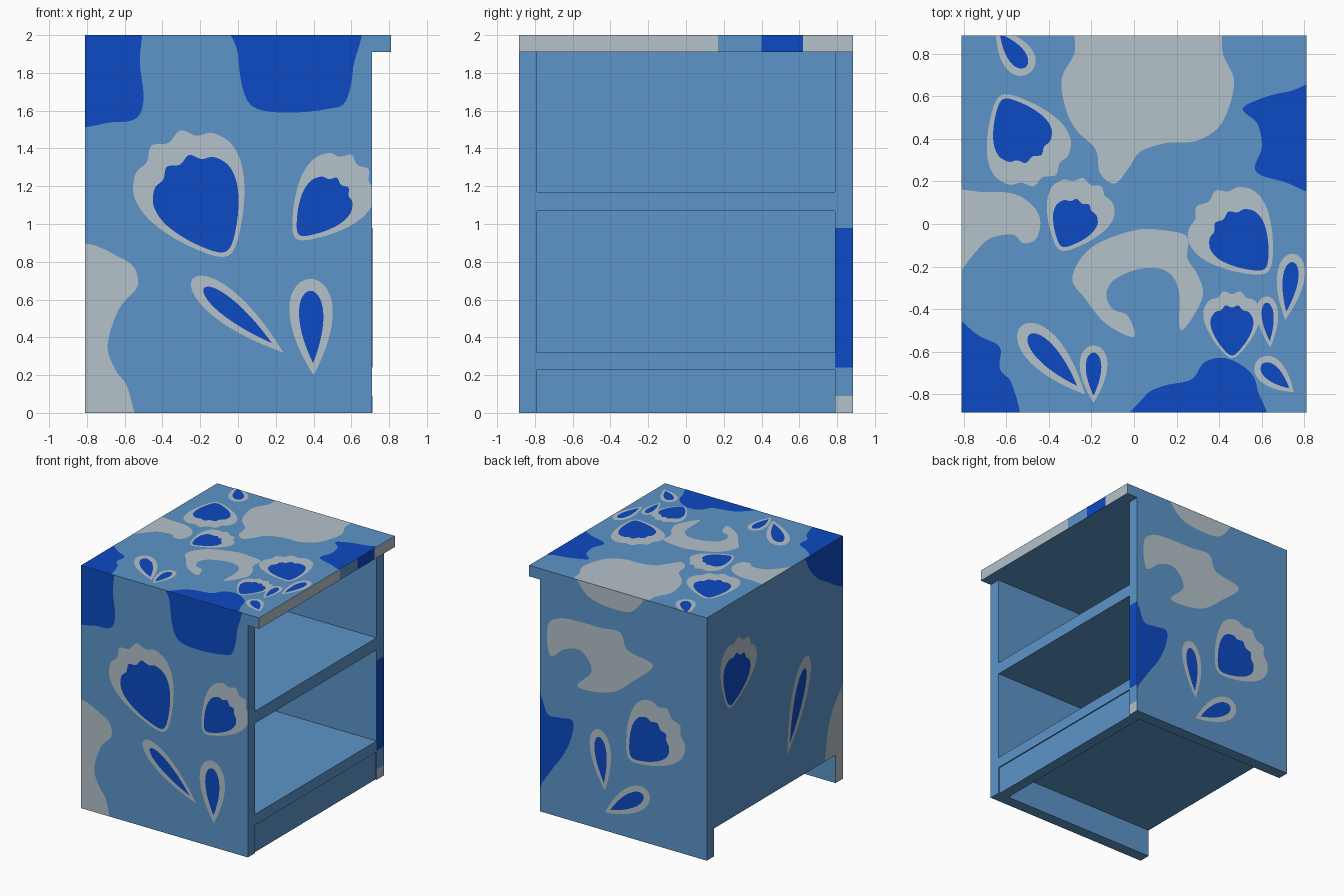
import bpy
import bmesh
from math import sin, cos, pi, radians
from mathutils import Vector

if "Cube" in bpy.data.objects:
    bpy.data.objects.remove(bpy.data.objects["Cube"])


def make_material(name, colour):
    mat = bpy.data.materials.new(name)
    mat.use_nodes = True
    mat.diffuse_color = (*colour, 1)
    mat.node_tree.nodes["Principled BSDF"].inputs["Base Color"].default_value = (*colour, 1)
    return mat


SKY = make_material("sky_blue", (.107, .301, .584))
DEEP = make_material("deep_blue", (.004, .067, .55))
PALE = make_material("pale_grey", (.456, .539, .584))

# Main dimensions
BACK, FRONT, LIP = -.81, .71, .81
SIDE, INNER = .885, .79
TOP, UNDER, FLOOR = 2, 1.91, .23


def add_object(name, bm, mat):
    mesh = bpy.data.meshes.new(name)
    bm.to_mesh(mesh)
    bm.free()
    mesh.materials.append(mat)
    obj = bpy.data.objects.new(name, mesh)
    bpy.context.collection.objects.link(obj)
    return obj


def box(name, xs, ys, zs, mat=SKY):
    bm = bmesh.new()
    bmesh.ops.create_cube(bm, size=1)
    for vert in bm.verts:
        vert.co = [r[0] if c < 0 else r[1] for c, r in zip(vert.co, (xs, ys, zs))]
    return add_object(name, bm, mat)


# Cabinet carcass, open towards +x
box("table_top", (BACK, LIP), (-SIDE, SIDE), (UNDER, TOP))
box("right_side_panel", (BACK, FRONT), (-SIDE, -INNER), (0, UNDER))
box("left_side_panel", (BACK, FRONT), (INNER, SIDE), (0, UNDER))
box("back_panel", (BACK, BACK + .09), (-INNER, INNER), (FLOOR, UNDER))
box("middle_shelf", (BACK + .09, FRONT), (-INNER, INNER), (1.07, 1.17))
box("bottom_shelf", (BACK + .09, FRONT), (-INNER, INNER), (FLOOR, .32))
box("kick_board", (FRONT - .1, FRONT - .01), (-INNER, INNER), (0, FLOOR))

# Painted surfaces: mapping from (u, v, lift) to space, outward normal, bounds
SURFACES = {
    "top": (lambda u, v, d: (u, v, TOP + d), (0, 0, 1), (BACK, LIP, -SIDE, SIDE)),
    "right": (lambda u, v, d: (u, -SIDE - d, v), (0, -1, 0), (BACK, FRONT, 0, TOP)),
    "left": (lambda u, v, d: (u, SIDE + d, v), (0, 1, 0), (BACK, FRONT, 0, TOP)),
    "back": (lambda u, v, d: (BACK - d, u, v), (-1, 0, 0), (-SIDE, SIDE, FLOOR, TOP)),
}


def smooth_ring(points, steps=6):
    """Closed Catmull-Rom curve through the points."""
    pts = [Vector(p) for p in points]
    ring = []
    for i in range(len(pts)):
        a, b, c, d = (pts[(i + k) % len(pts)] for k in (-1, 0, 1, 2))
        for s in range(steps):
            t = s / steps
            ring.append(b + (c - a) * t / 2 + (a * 2 - b * 5 + c * 4 - d) * t * t / 2
                        + (b * 3 - a - c * 3 + d) * t * t * t / 2)
    return ring


def paint(surface, name, ring, mat, lift=.001):
    """Thin flat painted shape, trimmed to the edges of its surface."""
    place, normal, (u0, u1, v0, v1) = SURFACES[surface]
    outline = []
    for u, v in ring:
        p = Vector(place(min(max(u, u0), u1), min(max(v, v0), v1), lift))
        if not outline or (p - outline[-1]).length > .001:
            outline.append(p)
    if (outline[0] - outline[-1]).length < .001:
        outline.pop()
    bm = bmesh.new()
    face = bm.faces.new([bm.verts.new(p) for p in outline])
    face.normal_update()
    if face.normal.dot(Vector(normal)) < 0:
        face.normal_flip()
    bmesh.ops.triangulate(bm, faces=[face])
    add_object(surface + "_" + name, bm, mat)


def patch(surface, mat, *points):
    paint(surface, "patch", smooth_ring(points), mat)


HALF_TULIP = [(.5, -.62), (.88, -.05), (.95, .4), (.75, .7), (.48, .78), (.28, .96)]


def tulip(surface, u, v, w, h, turn, core=.7):
    """Lobed flower with its point turned away from straight down."""
    shape = [(0, -1), *HALF_TULIP, (0, .88), *[(-x, y) for x, y in reversed(HALF_TULIP)]]
    c, s = cos(radians(turn)), sin(radians(turn))
    for name, k, mat, lift in (("flower_rim", 1, PALE, .002), ("flower_core", core, DEEP, .003)):
        flat = [(x * k * w, (y * k - (1 - k) * .7) * h) for x, y in shape]
        ring = smooth_ring([(u + x * c - y * s, v + x * s + y * c) for x, y in flat])
        paint(surface, name, ring, mat, lift)


def leaf(surface, tip, end, width):
    """Teardrop from a sharp tip to a round end, with a darker core."""
    tip, end = Vector(tip), Vector(end)
    along = end - tip
    across = Vector((-along.y, along.x)).normalized() * width * .65
    for name, k, mat, lift in (("leaf_rim", 1, PALE, .002), ("leaf_core", .75, DEEP, .003)):
        ring = []
        for i in range(36):
            t = 2 * pi * i / 36
            ring.append(tip + along * (.5 - k * cos(t) / 2)
                        + across * (sin(t) * abs(sin(t / 2)) * (1 if k == 1 else .56)))
        paint(surface, name, ring, mat, lift)


# Table top decoration
patch("top", PALE, (-.22, .98), (-.28, .8), (-.34, .68), (-.32, .54), (-.27, .44), (-.18, .35),
      (-.16, .24), (-.09, .19), (-.02, .27), (.03, .34), (.15, .38), (.29, .39), (.41, .47),
      (.47, .66), (.42, .79), (.34, .98))
patch("top", DEEP, (.9, .63), (.72, .62), (.6, .59), (.51, .54), (.58, .47), (.6, .36),
      (.57, .25), (.7, .2), (.9, .17))
patch("top", DEEP, (-.9, -.45), (-.72, -.53), (-.63, -.58), (-.63, -.68), (-.57, -.76),
      (-.56, -.95), (-.9, -.95))
patch("top", DEEP, (0, -.95), (.05, -.81), (.14, -.76), (.27, -.73), (.33, -.65), (.43, -.63),
      (.54, -.69), (.58, -.78), (.58, -.95))
patch("top", PALE, (-.9, .12), (-.7, .15), (-.56, .14), (-.47, .08), (-.44, .01), (-.46, -.07),
      (-.52, -.09), (-.57, -.05), (-.68, -.07), (-.76, -.15), (-.9, -.3))
patch("top", PALE, (0, -.53), (-.03, -.43), (-.1, -.4), (-.13, -.33), (-.09, -.26), (.03, -.21),
      (.15, -.22), (.21, -.31), (.22, -.5), (.32, -.35), (.3, -.24), (.25, -.16), (.25, -.06),
      (.14, -.03), (0, -.03), (-.2, -.11), (-.29, -.25), (-.23, -.35), (-.13, -.47))
tulip("top", -.52, .4, .21, .23, -153)
tulip("top", -.27, .04, .17, .18, -25, .66)
tulip("top", .48, -.05, .21, .23, 40)
tulip("top", .46, -.47, .14, .16, 0, .75)
for tip, end, width in (((-.23, -.8), (-.53, -.48), .17), ((-.19, -.84), (-.19, -.57), .13),
                        ((.71, -.45), (.75, -.14), .13), ((.64, -.58), (.62, -.34), .1),
                        ((.75, -.79), (.58, -.64), .13), ((-.65, .92), (-.49, .71), .15)):
    leaf("top", tip, end, width)

# Right side panel decoration
patch("right", DEEP, (-.9, 2.1), (-.54, 2.1), (-.52, 1.85), (-.5, 1.66), (-.54, 1.56),
      (-.66, 1.54), (-.9, 1.56))
patch("right", DEEP, (0, 2.1), (.61, 2.1), (.61, 1.83), (.57, 1.65), (.48, 1.61), (.28, 1.59),
      (.1, 1.61), (.03, 1.7), (0, 1.9))
patch("right", PALE, (-.9, .83), (-.6, .81), (-.53, .68), (-.63, .55), (-.69, .36),
      (-.65, .23), (-.58, .12), (-.57, -.1), (-.9, -.1))
tulip("right", -.22, 1.15, .31, .36, 28, .77)
tulip("right", .48, 1.13, .21, .27, -40, .68)
leaf("right", (.24, .32), (-.24, .71), .17)
leaf("right", (.4, .2), (.38, .71), .23)

# Left side panel decoration
patch("left", PALE, (.64, 1.55), (.53, 1.64), (.35, 1.66), (.16, 1.66), (-.02, 1.67),
      (-.09, 1.54), (-.32, 1.48), (-.15, 1.31), (.07, 1.15), (.37, 1.12), (.24, 1.28),
      (.33, 1.42), (.48, 1.4), (.62, 1.31))
patch("left", DEEP, (.8, 1.1), (.7, .95), (.64, .82), (.53, .82), (.41, .82), (.44, .64),
      (.57, .42), (.8, .2))
patch("left", PALE, (.36, 2.1), (.3, 1.91), (.1, 1.85), (-.14, 1.88), (-.22, 2.1))
tulip("left", -.31, .88, .28, .31, 42, .68)
leaf("left", (.12, .33), (.18, .82), .19)
leaf("left", (.12, .15), (-.28, .42), .2)

# Back panel decoration
patch("back", DEEP, (-.4, 2.1), (-.42, 1.95), (-.5, 1.83), (-.66, 1.71), (-.95, 1.6), (-.95, 2.1))
patch("back", PALE, (-.95, .84), (-.85, .74), (-.73, .58), (-.67, .36), (-.67, .1), (-.95, .1))
tulip("back", .5, 1.41, .25, .28, 20, .74)
leaf("back", (-.16, .47), (-.42, 1.19), .21)
box("back_foot_patch", (BACK - .001, BACK), (-SIDE, -INNER), (0, FLOOR), PALE)

# Painted edges of the top and the left side panel
for y0, y1, mat in ((-SIDE, .17, PALE), (.4, .62, DEEP), (.62, SIDE, PALE)):
    box("top_edge_band", (LIP, LIP + .001), (y0, y1), (UNDER, TOP), mat)
for z0, z1, mat in ((0, .09, PALE), (.24, .98, DEEP)):
    box("side_edge_band", (FRONT, FRONT + .001), (INNER, SIDE), (z0, z1), mat)
